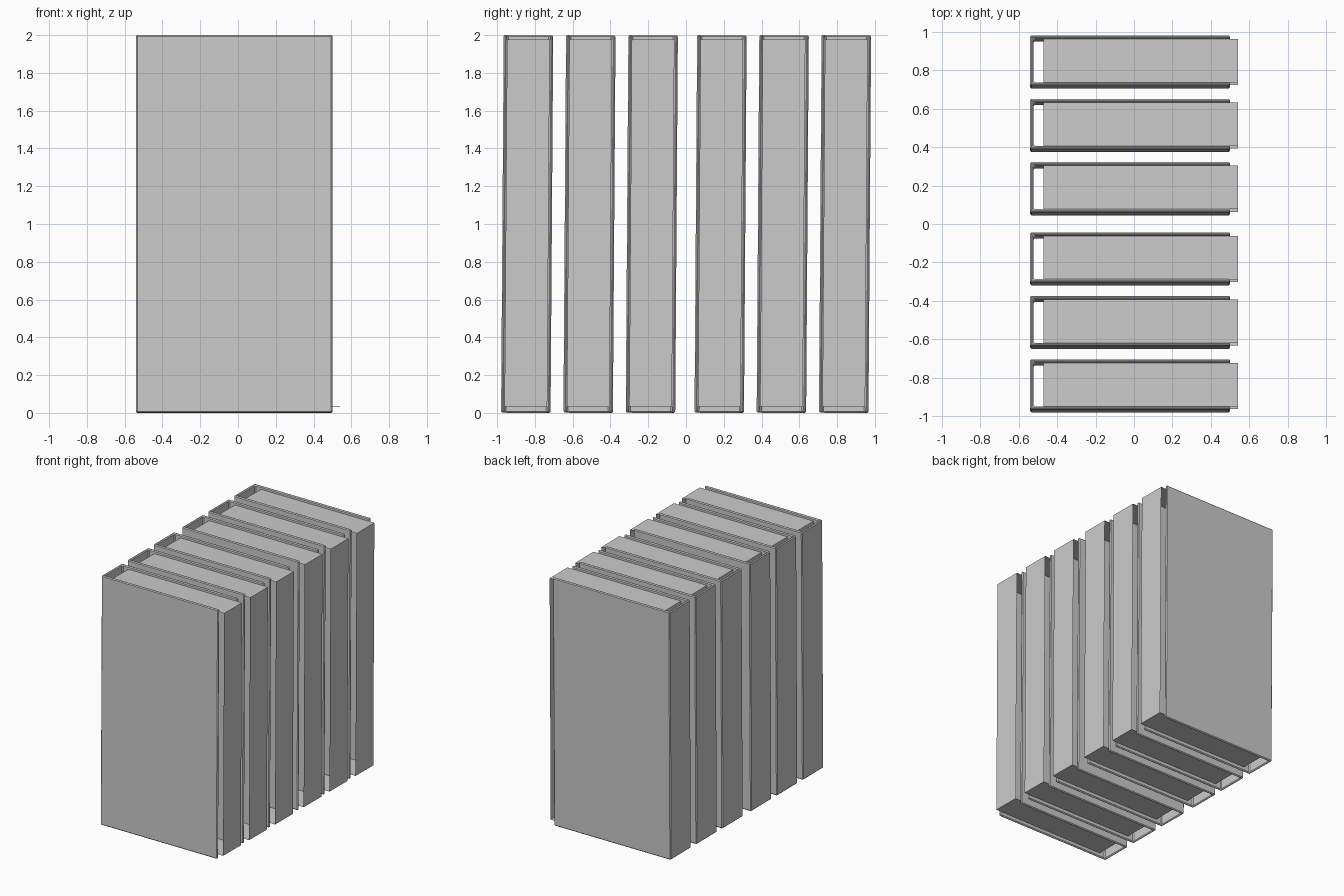
import bpy
import bmesh
from mathutils import Matrix, Vector

cube = bpy.data.objects.get("Cube")
if cube:
    bpy.data.objects.remove(cube, do_unlink=True)

# Shared dimensions
LEFT, RIGHT = -0.54, 0.50
HEIGHT = 2.0
HALF = 0.131            # half thickness of a closed book
BOARD = 0.018           # cover board thickness
LEAN = -0.007           # slight tilt of each book, radians
PAGE_MIN = (-0.47, 0.032)
PAGE_MAX = (0.54, 1.977)
POSITIONS = (-0.841, -0.511, -0.181, 0.183, 0.512, 0.842)

grey = bpy.data.materials.new("plain_grey")
grey.use_nodes = True
colour = (0.6, 0.6, 0.6, 1.0)
grey.diffuse_color = colour
grey.node_tree.nodes["Principled BSDF"].inputs["Base Color"].default_value = colour


def finish(name, bm):
    bmesh.ops.recalc_face_normals(bm, faces=bm.faces)
    mesh = bpy.data.meshes.new(name)
    bm.to_mesh(mesh)
    bm.free()
    mesh.materials.append(grey)
    return mesh


def cover_mesh():
    """U-shaped case: two boards joined by a spine, open at the fore edge."""
    inner = HALF - BOARD
    outline = [(RIGHT, -HALF), (RIGHT, -inner), (LEFT + BOARD, -inner),
               (LEFT + BOARD, inner), (RIGHT, inner), (RIGHT, HALF),
               (LEFT, HALF), (LEFT, -HALF)]
    bm = bmesh.new()
    base = bm.faces.new([bm.verts.new((x, y, 0)) for x, y in outline])
    top = bmesh.ops.extrude_face_region(bm, geom=[base])["geom"]
    verts = [v for v in top if isinstance(v, bmesh.types.BMVert)]
    bmesh.ops.translate(bm, verts=verts, vec=(0, 0, HEIGHT))
    if base.is_valid is False or not any(
            all(v.co.z < 0.001 for v in f.verts) for f in bm.faces):
        bm.faces.new([v for v in bm.verts if v.co.z < 0.001])
    return finish("book_cover", bm)


def pages_mesh():
    """Page block as an open band; its sides lie against the boards."""
    bm = bmesh.new()
    bmesh.ops.create_cube(bm, size=1)
    (x0, z0), (x1, z1) = PAGE_MIN, PAGE_MAX
    size = Vector((x1 - x0, 2 * (HALF - BOARD), z1 - z0))
    centre = Vector(((x0 + x1) / 2, 0, (z0 + z1) / 2))
    bm.transform(Matrix.Translation(centre) @ Matrix.Diagonal(size.to_4d()))
    bm.normal_update()
    sides = [f for f in bm.faces if abs(f.normal.y) > 0.5]
    bmesh.ops.delete(bm, geom=sides, context='FACES_ONLY')
    return finish("page_block", bm)


cover, pages = cover_mesh(), pages_mesh()


def place(name, mesh, y):
    obj = bpy.data.objects.new(name, mesh)
    bpy.context.collection.objects.link(obj)
    pivot = Vector((0, 0, HEIGHT / 2))
    obj.matrix_world = (Matrix.Translation(pivot + Vector((0, y, 0)))
                        @ Matrix.Rotation(LEAN, 4, 'X')
                        @ Matrix.Translation(-pivot))
    return obj


# Row of leaning books
for i, y in enumerate(POSITIONS, 1):
    case = place(f"book_{i}_cover", cover, y)
    bevel = case.modifiers.new("soft_edges", 'BEVEL')
    bevel.width = 0.007
    bevel.segments = 1
    bevel.limit_method = 'ANGLE'
    place(f"book_{i}_pages", pages, y)
